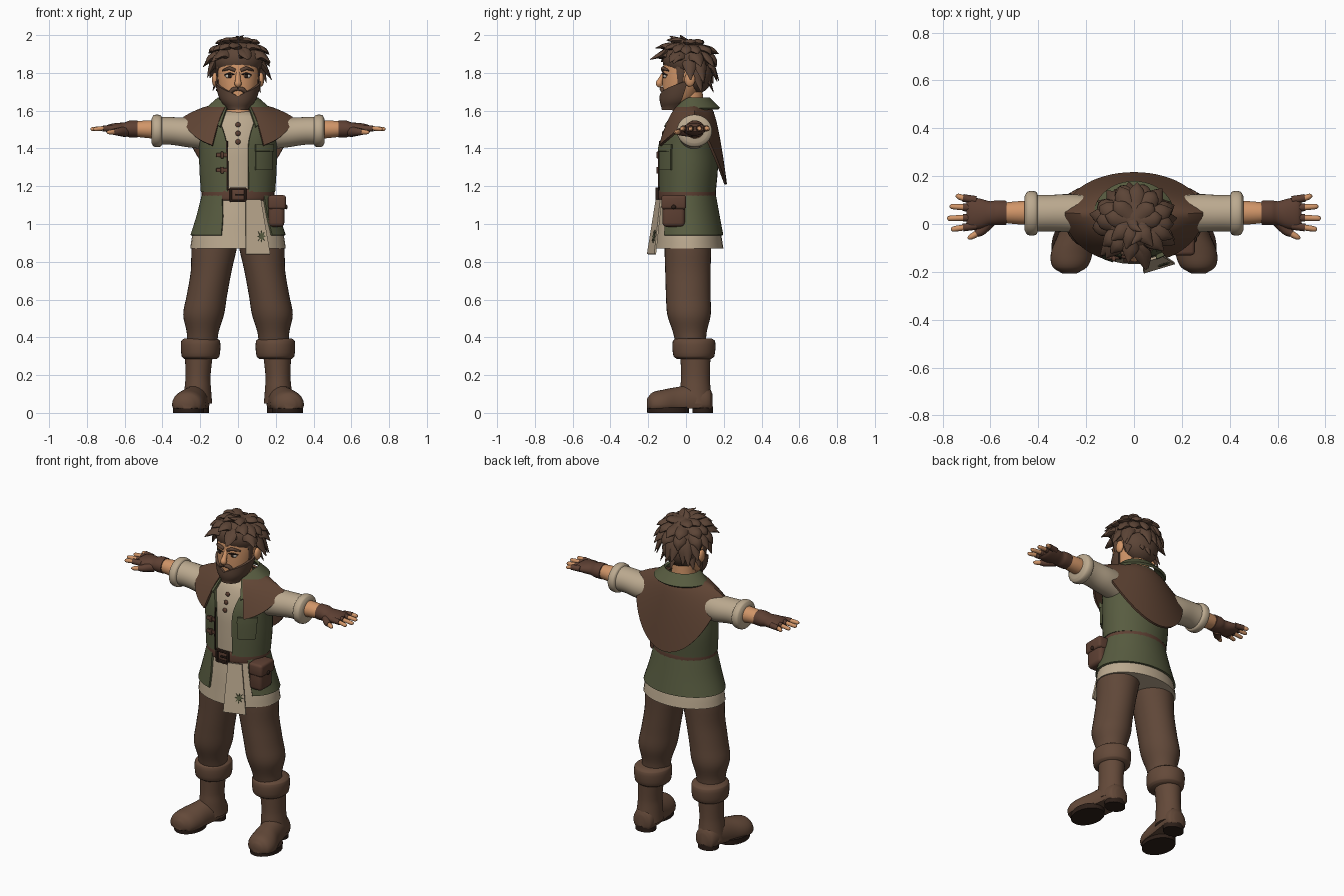
import bpy, bmesh, math, random
from math import sin, cos, tau, pi, radians
from mathutils import Vector, Matrix

cube = bpy.data.objects.get("Cube")
if cube:
    bpy.data.objects.remove(cube, do_unlink=True)
random.seed(4)


def material(name, *rgb):
    linear = [(c / 255) ** 2.2 for c in rgb] + [1]
    mat = bpy.data.materials.new(name)
    mat.use_nodes = True
    mat.diffuse_color = linear
    shader = next(n for n in mat.node_tree.nodes if n.type == 'BSDF_PRINCIPLED')
    shader.inputs["Base Color"].default_value = linear
    shader.inputs["Roughness"].default_value = .8
    return mat


SKIN = material("skin", 208, 148, 104)
HAIR = material("hair_brown", 92, 70, 57)
TROUSER = material("trouser_brown", 96, 73, 59)
BOOT = material("boot_brown", 100, 75, 60)
CAPE = material("cape_brown", 96, 70, 55)
LEATHER = material("leather", 94, 66, 54)
GREEN = material("moss_green", 88, 92, 66)
CREAM = material("linen", 186, 168, 142)
DARK = material("dark_brown", 48, 36, 30)
WHITE = material("eye_white", 200, 190, 175)


def finish(name, bm, mat, thick=0, mirror=False, bevel=0):
    bmesh.ops.recalc_face_normals(bm, faces=bm.faces)
    mesh = bpy.data.meshes.new(name)
    bm.to_mesh(mesh)
    bm.free()
    mesh.materials.append(mat)
    ob = bpy.data.objects.new(name, mesh)
    bpy.context.collection.objects.link(ob)
    if thick:
        mod = ob.modifiers.new("thickness", 'SOLIDIFY')
        mod.thickness, mod.offset = thick, 0
    if bevel:
        mod = ob.modifiers.new("bevel", 'BEVEL')
        mod.width, mod.segments = bevel, 3
    if mirror:
        ob.modifiers.new("mirror", 'MIRROR').use_mirror_merge = False
    bpy.ops.object.select_all(action='DESELECT')
    ob.select_set(True)
    bpy.context.view_layer.objects.active = ob
    bpy.ops.object.convert(target='MESH')
    bpy.ops.object.shade_smooth_by_angle(angle=radians(45))
    return ob


def surface(f, nu, nv, wrap=False, bm=None):
    bm = bmesh.new() if bm is None else bm
    cols = nu if wrap else nu + 1
    grid = [[bm.verts.new(f(i / nu, j / nv)) for i in range(cols)] for j in range(nv + 1)]
    for low, high in zip(grid, grid[1:]):
        for i in range(nu):
            k = (i + 1) % cols
            bm.faces.new((low[i], low[k], high[k], high[i]))
    if wrap:
        bm.faces.new(grid[0])
        bm.faces.new(grid[-1])
    return bm


def at(rows, s):
    """Smooth interpolation of table rows by their first column."""
    last = len(rows) - 1
    i = max(k for k in range(last) if k == 0 or rows[k][0] <= s)
    a, b, p, q = rows[i], rows[i + 1], rows[max(i - 1, 0)], rows[min(i + 2, last)]
    h = b[0] - a[0]
    w = min(max((s - a[0]) / h, 0), 1)
    ease = w * w * (3 - 2 * w)
    out = []
    for A, B, P, Q in list(zip(a, b, p, q))[1:]:
        m, n = (B - P) / (b[0] - p[0]) * h, (Q - A) / (q[0] - a[0]) * h
        out.append(A + (B - A) * ease + m * w * (1 - w) ** 2 - n * w * w * (1 - w))
    return out


def loft(rows, axis='z', bm=None):
    """Rows: position, two centre values, two radii, optional front gaps."""
    def f(u, v):
        k = v * (len(rows) - 1)
        i = min(int(k), len(rows) - 2)
        s = rows[i][0] + (rows[i + 1][0] - rows[i][0]) * (k - i)
        c, d, r, q, *gap = at(rows, s)
        g, h = gap or (0, 0)
        t = g + (tau - g - h) * u
        a, b = c + r * sin(t), d - q * cos(t)
        return {'x': (s, a, b), 'y': (a, s, b), 'z': (a, b, s)}[axis]
    return surface(f, 32, 4 * (len(rows) - 1), len(rows[0]) == 5, bm)


def tube(points, radii, ref=(0, 0, 1), flat=1, bm=None, sides=10):
    rows = [(i, *p, r) for i, (p, r) in enumerate(zip(points, radii))]
    end = len(rows) - 1

    def f(u, v):
        x, y, z, r = at(rows, v * end)
        ahead = Vector(at(rows, min(v * end + .1, end))[:3])
        d = ahead - Vector(at(rows, max(v * end - .1, 0))[:3])
        side = d.cross(Vector(ref)).normalized()
        up = side.cross(d).normalized()
        return Vector((x, y, z)) + r * (side * cos(tau * u) + up * flat * sin(tau * u))
    return surface(f, sides, 4 * end, True, bm)


def ball(centre, size, bm=None):
    bm = bmesh.new() if bm is None else bm
    m = Matrix.Translation(centre) @ Matrix.Diagonal((*size, 1))
    bmesh.ops.create_uvsphere(bm, u_segments=20, v_segments=12, radius=1, matrix=m)
    return bm


def box(centre, size, bm=None):
    bm = bmesh.new() if bm is None else bm
    bmesh.ops.create_cube(bm, size=1, matrix=Matrix.Translation(centre) @ Matrix.Diagonal((*size, 1)))
    return bm


# Legs and boots
finish("trouser_leg", loft([
    (.37, .19, .025, .08, .08), (.43, .187, .02, .085, .09), (.52, .182, .016, .108, .115),
    (.62, .165, .012, .107, .118), (.75, .142, .01, .108, .12), (.9, .122, .01, .12, .124),
    (1.02, .1, .01, .1, .12)]), TROUSER, mirror=True)
finish("boot_cuff", loft([
    (.285, .198, .042, .085, .09), (.3, .198, .042, .1, .108), (.38, .198, .042, .103, .112),
    (.395, .198, .042, .085, .092)]), BOOT, mirror=True)
finish("boot_shaft", loft([
    (.05, .215, .055, .078, .085), (.13, .213, .05, .07, .08), (.19, .212, .05, .066, .076),
    (.31, .207, .05, .074, .08)]), BOOT, mirror=True)
foot = loft([
    (-.207, .27, .045, .03, .03), (-.18, .268, .045, .072, .062), (-.12, .26, .045, .087, .078),
    (-.04, .24, .05, .076, .088), (.05, .222, .06, .07, .09), (.125, .215, .06, .06, .07),
    (.14, .215, .06, .03, .04)], 'y')
for v in foot.verts:
    v.co.z = max(v.co.z, .024)
finish("boot_foot", foot, BOOT, mirror=True)
sole = loft([(0, .262, -.095, .083, .11), (.032, .262, -.095, .083, .112)])
loft([(0, .216, .088, .062, .054), (.034, .216, .088, .062, .054)], bm=sole)
finish("boot_sole", sole, DARK, mirror=True)

# Tunic, shirt and open vest
SKIRT = [(.87, 0, .015, .253, .183), (.94, 0, .013, .242, .174),
         (1.04, 0, .008, .21, .16), (1.15, 0, .005, .182, .143)]
finish("tunic_skirt", loft(SKIRT), CREAM)
gaps = [(.8, .36), (.8, .38), (.8, .46)]
finish("green_skirt", loft([(z, x, y, r + .005, q + .005, *g)
                            for (z, x, y, r, q), g in zip(SKIRT[1:], gaps)]), GREEN, thick=.012)
VEST = [(1.17, 0, .005, .19, .146), (1.3, 0, .01, .198, .152), (1.42, 0, .01, .2, .148),
        (1.5, 0, .02, .205, .138), (1.57, 0, .03, .18, .115), (1.62, 0, .035, .12, .09)]
finish("shirt", loft([(z, x, y, r * .95, q * .94) for z, x, y, r, q in VEST[:-1]]
                     + [(1.595, 0, .03, .09, .08)]), CREAM)
gaps = [(.3, .28), (.28, .27), (.28, .3), (.36, .4), (.55, .6), (.8, .8)]
finish("vest", loft([(*row, *g) for row, g in zip(VEST, gaps)]), GREEN, thick=.014)


def on_vest(t, z, out=0):
    x, y, r, q = at(VEST, z)
    return x + (r + out) * sin(t), y - (q + out) * cos(t), z


finish("vest_pocket", surface(lambda u, v: on_vest(.46 + .55 * u, 1.285 + .13 * v, .012), 8, 4),
       GREEN, thick=.012)
finish("pocket_flap", surface(lambda u, v: on_vest(.44 + .59 * u, 1.385 + .035 * v, .018), 8, 2),
       GREEN, thick=.012)
clasps = bmesh.new()
for z in (1.285, 1.365):
    box(on_vest(-.42, z, .012), (.06, .016, .022), clasps)
    box(on_vest(-.4, z, .018), (.016, .018, .036), clasps)
finish("vest_clasps", clasps, LEATHER, bevel=.004)
finish("vest_edging", surface(lambda u, v: on_vest(-.3 + .04 * u, 1.18 + .26 * v, .009), 2, 8),
       DARK, thick=.006)
buttons = bmesh.new()
for z in (1.435, 1.48, 1.525):
    ball(on_vest(0, z, -.006), (.014, .008, .014), buttons)
finish("shirt_buttons", buttons, LEATHER)


# Collar and shoulder cape
def collar(u, v):
    t = .6 + (tau - 1.2) * u
    front = max(0, cos(t))
    r, q = .165 - .063 * v, .14 + .045 * front - (.055 + .03 * front) * v
    return r * sin(t), .035 - q * cos(t), 1.61 - .13 * front ** 1.5 + v * (.055 + .06 * front)


def cape(u, v):
    a = 2.65 * (2 * u - 1)
    c = cos(a)
    hem = 1.565 - (.355 * c ** 1.3 if c > 0 else -.17 * c)
    grow = v ** .6
    depth = .08 + (.09 if c > 0 else .12) * grow
    return sin(a) * (.11 + .175 * grow), .04 + c * depth, 1.625 + (hem - 1.625) * v


finish("collar", surface(collar, 36, 6), GREEN, thick=.014)
finish("shoulder_cape", surface(cape, 48, 14), CAPE, thick=.014)

# Belt, buckle and pouch
finish("belt", loft([(1.125, 0, .005, .186, .147), (1.13, 0, .005, .192, .153),
                     (1.18, 0, .005, .192, .153), (1.186, 0, .005, .186, .147)]), LEATHER)
buckle = bmesh.new()
for s in (-1, 1):
    box((.038 * s, -.153, 1.155), (.013, .018, .075), buckle)
    box((0, -.153, 1.155 + .033 * s), (.08, .018, .012), buckle)
box((.01, -.155, 1.155), (.045, .012, .01), buckle)
finish("belt_buckle", buckle, DARK, bevel=.003)
finish("pouch", box((.203, -.065, 1.06), (.085, .12, .15)), LEATHER, bevel=.022)
finish("pouch_flap", box((.207, -.065, 1.115), (.095, .132, .075)), LEATHER, bevel=.015)
finish("pouch_stud", ball((.255, -.065, 1.09), (.008, .012, .012)), DARK)


# Hanging cloth flap with a small flower
def flap_y(x, z):
    return -.2 + (z - .845) * .16 + (x - .045) * .3


def flap(u, v):
    x, z = .04 + u * (.13 - .05 * v), .84 + .29 * v
    return x, flap_y(x, z), z


finish("cloth_flap", surface(flap, 4, 6), CREAM, thick=.01)
flower = bmesh.new()
ring = []
for i in range(16):
    r, t = (.034, .014)[i % 2], tau * i / 16
    x, z = .125 + .75 * r * sin(t), .935 + r * cos(t)
    ring.append(flower.verts.new((x, flap_y(x, z) - .008, z)))
flower.faces.new(ring)
finish("flap_flower", flower, GREEN, thick=.004)

# Arms and fingerless gloves
finish("sleeve", loft([(.15, .035, 1.48, .08, .088), (.27, .045, 1.485, .08, .078),
                       (.36, .045, 1.493, .076, .073), (.43, .045, 1.493, .078, .074)], 'x'),
       CREAM, mirror=True)
finish("sleeve_cuff", loft([(.4, .045, 1.493, .072, .068), (.41, .045, 1.493, .09, .083),
                            (.446, .045, 1.493, .09, .083), (.458, .045, 1.493, .07, .064)], 'x'),
       CREAM, mirror=True)
finish("forearm", loft([(.42, .047, 1.5, .052, .05), (.5, .047, 1.502, .047, .045),
                        (.56, .047, 1.503, .04, .038)], 'x'), SKIN, mirror=True)
glove = loft([(.533, .047, 1.503, .05, .045), (.575, .047, 1.503, .052, .044),
              (.6, .045, 1.502, .05, .036), (.64, .043, 1.502, .062, .033),
              (.685, .045, 1.503, .066, .024), (.7, .045, 1.503, .055, .014)], 'x')
fingers = bmesh.new()
for y, spread, tip in ((.1, .018, .745), (.066, .008, .77), (.028, -.005, .78), (-.007, -.016, .765)):
    base, middle, end = (.66, y, 1.505), (.715, y + spread * .5, 1.506), (tip, y + spread, 1.5)
    tube([base, middle], [.017, .016], bm=glove)
    nearly = (tip - .01, y + spread * .9, 1.502)
    tube([base, middle, nearly, end], [.013, .0125, .011, .004], bm=fingers)
tube([(.6, .02, 1.49), (.635, -.025, 1.488), (.66, -.04, 1.488)], [.03, .021, .016], bm=glove)
tube([(.64, -.03, 1.488), (.68, -.053, 1.486), (.695, -.06, 1.485)], [.014, .012, .004], bm=fingers)
finish("glove", glove, LEATHER, mirror=True)
finish("fingers", fingers, SKIN, mirror=True)

# Neck, head and face
HEAD = [(1.615, 0, -.07, .042, .045), (1.65, 0, -.045, .077, .08), (1.7, 0, -.028, .097, .097),
        (1.76, 0, -.014, .109, .111), (1.82, 0, -.008, .112, .114), (1.88, 0, 0, .108, .112),
        (1.94, 0, 0, .07, .08)]
finish("neck", loft([(1.53, 0, .02, .1, .1), (1.6, 0, .022, .074, .074),
                     (1.7, 0, .02, .066, .068)]), SKIN)
finish("head", loft(HEAD), SKIN)
finish("nose", tube([(0, -.112, 1.805), (0, -.134, 1.765), (0, -.142, 1.742), (0, -.128, 1.73)],
                    [.011, .014, .019, .01], ref=(0, -1, 0)), SKIN)
finish("ear", ball((.122, .02, 1.765), (.016, .028, .038)), SKIN, mirror=True)
finish("eye", ball((.045, -.109, 1.783), (.023, .012, .012)), WHITE, mirror=True)
finish("iris", ball((.044, -.117, 1.783), (.011, .007, .011)), DARK, mirror=True)
finish("eyelid", tube([(.018, -.12, 1.79), (.045, -.121, 1.797), (.072, -.101, 1.788)],
                      [.003, .005, .003]), DARK, mirror=True)
finish("eyebrow", tube([(.014, -.122, 1.812), (.045, -.121, 1.824), (.083, -.092, 1.812)],
                       [.009, .01, .004]), HAIR, mirror=True)
finish("moustache", tube([(0, -.13, 1.716), (.028, -.125, 1.71), (.052, -.106, 1.675)],
                         [.01, .012, .008]), HAIR, mirror=True)


def beard(u, v):
    t = 3.5 * (u - .5)
    z = 1.605 + v * (.07 + .085 * (abs(t) / 1.75) ** .9)
    x, y, r, q = at(HEAD, z)
    return x + (r + .006) * sin(t), y - (q + .007) * cos(t), z


finish("beard", surface(beard, 28, 8), HAIR, thick=.014)
finish("beard_chin", ball((0, -.078, 1.637), (.056, .055, .027)), HAIR)


# Tousled hair: a cap covered in tapered locks
def scalp(a, e, k):
    e = radians(e)
    return Vector((.135 * k * cos(e) * sin(a), .005 - .13 * k * cos(e) * cos(a), 1.87 + .105 * k * sin(e)))


hair = ball(scalp(0, 90, 0), (.135, .13, .105))
ball((0, .055, 1.79), (.113, .085, .1), hair)
for elev, count, fall, limit in ((65, 7, .005, 2), (38, 12, .025, 2), (14, 14, .045, 2),
                                 (-8, 16, .075, .1), (-32, 14, .085, -.15)):
    for i in range(count):
        a = tau * (i + random.uniform(-.25, .25)) / count
        if cos(a) > limit:
            continue
        front, twist = max(0, cos(a)), random.uniform(-.22, .22)
        out = Vector((sin(a + twist), -cos(a + twist), 0))
        mid = scalp(a + twist, elev - 12 * (1 - front), 1.1)
        tip = mid + out * (random.uniform(.02, .04) + .025 * front)
        tip.z -= fall * random.uniform(.7, 1.2) * (1 - .5 * front)
        tube([scalp(a, elev + 12, .8), mid, tip], [.04, .034, .003],
             ref=mid - scalp(0, 0, 0), flat=.5, bm=hair, sides=8)
tube([(.04, .0, 1.95), (.03, -.04, 1.972), (-.01, -.085, 1.995)], [.04, .026, .003], flat=.6, bm=hair)
tube([(-.01, .02, 1.95), (.0, -.01, 1.975), (.03, -.03, 2)], [.035, .02, .002], flat=.6, bm=hair)
for s in (-1, 1):
    tube([(.104 * s, -.03, 1.86), (.108 * s, -.028, 1.8), (.104 * s, -.03, 1.73)], [.025, .022, .012],
         ref=(s, 0, 0), flat=.4, bm=hair)
for v in hair.verts:
    v.co.z = min(v.co.z, 2)
finish("hair", hair, HAIR)
